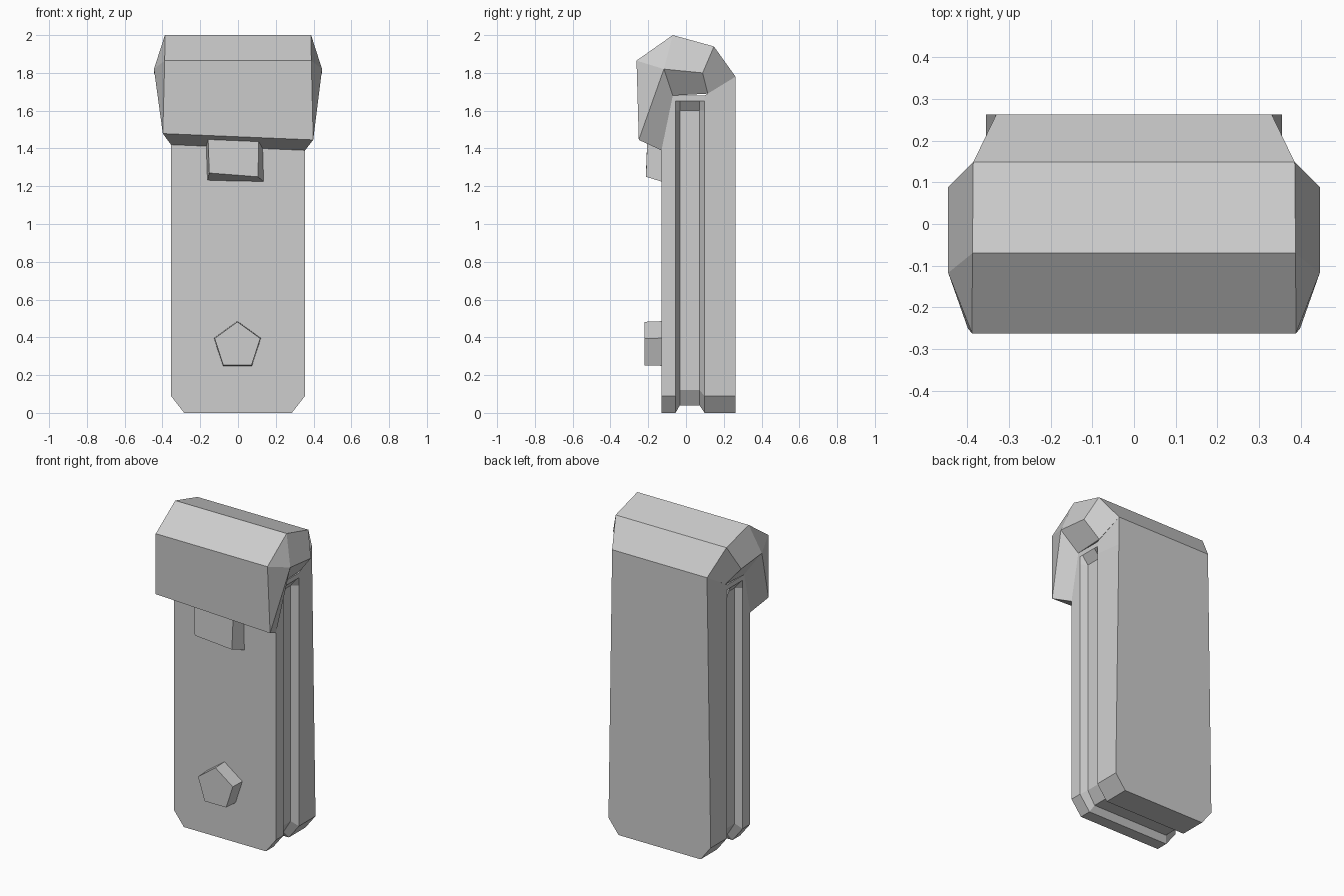
import bpy
import bmesh
from mathutils import Matrix
from math import pi

cube = bpy.data.objects.get("Cube")
if cube:
    bpy.data.objects.remove(cube)

GREY = (0.61, 0.61, 0.61, 1)
grey = bpy.data.materials.new("plain grey")
grey.use_nodes = True
grey.diffuse_color = GREY
grey.node_tree.nodes["Principled BSDF"].inputs["Base Color"].default_value = GREY


def finish(bm, name):
    bmesh.ops.recalc_face_normals(bm, faces=bm.faces)
    mesh = bpy.data.meshes.new(name)
    bm.to_mesh(mesh)
    bm.free()
    mesh.materials.append(grey)
    obj = bpy.data.objects.new(name, mesh)
    bpy.context.collection.objects.link(obj)
    return obj


def loft(name, rings):
    """Skin a row of closed outlines and cap both ends."""
    bm = bmesh.new()
    loops = [[bm.verts.new(p) for p in ring] for ring in rings]
    for a, b in zip(loops, loops[1:]):
        for i in range(len(a)):
            j = (i + 1) % len(a)
            bm.faces.new((a[i], a[j], b[j], b[i]))
    bm.faces.new(loops[0])
    bm.faces.new(loops[-1])
    return finish(bm, name)


# Body: chamfered outline lofted front to back, with a groove round the edge
def outline(y, inset, top, top_x):
    low = 0.355 - inset
    groove_x = low if inset else 0.355 + (top_x - 0.355) * 0.9
    edge_x = 0.355 + (top_x - 0.355) * 0.95
    half = [(0.285 - inset / 2, inset), (low, 0.09 + inset * 0.75),
            (groove_x, 1.6), (edge_x, 1.65), (top_x, top)]
    return [(x, y, z) for x, z in half] + [(-x, y, z) for x, z in reversed(half)]


loft("body", [
    outline(-0.13, 0, 1.68, 0.355),
    outline(-0.055, 0, 1.68, 0.355),
    outline(-0.033, 0.04, 1.68, 0.355),
    outline(0.072, 0.04, 1.68, 0.355),
    outline(0.098, 0, 1.68, 0.355),
    outline(0.262, 0, 1.78, 0.33),
])

# Head and front flap: faceted shell, same corners on each side
corners = {
    "front": (0.388, -0.262, 1.865),
    "crest": (0.387, -0.07, 2.0),
    "rear": (0.385, 0.148, 1.94),
    "back": (0.33, 0.262, 1.78),
    "cheek_front": (0.445, -0.117, 1.82),
    "cheek_back": (0.445, 0.088, 1.80),
    "neck_front": (0.355, -0.07, 1.68),
    "neck_back": (0.355, 0.115, 1.69),
    "flap": (0.398, -0.25, 1.462),
    "flap_root": (0.355, -0.13, 1.405),
}
side_faces = [
    "front crest cheek_front",
    "crest rear cheek_back cheek_front",
    "rear back neck_back cheek_back",
    "cheek_front cheek_back neck_back neck_front",
    "front cheek_front flap",
    "cheek_front neck_front flap_root flap",
]
around = ["front", "crest", "rear", "back", "neck_back", "neck_front",
          "flap_root", "flap", "front"]
bm = bmesh.new()
sides = []
for s in (1, -1):
    side = {}
    for key, (x, y, z) in corners.items():
        slant = -0.042 * s * x if key.startswith("flap") else 0
        side[key] = bm.verts.new((s * x, y, z + slant))
    for names in side_faces:
        bm.faces.new([side[n] for n in names.split()])
    sides.append(side)
left, right = sides
for a, b in zip(around, around[1:]):
    bm.faces.new((left[a], left[b], right[b], right[a]))
finish(bm, "head_flap")

# Clasp tab under the flap
loft("clasp_tab", [
    [(-0.163, -0.12, 1.228), (0.138, -0.12, 1.222), (0.13, -0.12, 1.5), (-0.172, -0.12, 1.5)],
    [(-0.152, -0.212, 1.27), (0.106, -0.212, 1.25), (0.11, -0.203, 1.5), (-0.16, -0.203, 1.5)],
])

# Five-sided stud low on the front
bm = bmesh.new()
bmesh.ops.create_cone(bm, cap_ends=True, segments=5, radius1=0.131, radius2=0.127, depth=0.1)
turn = Matrix.Rotation(pi / 2, 4, "X")
bmesh.ops.transform(bm, matrix=turn, verts=bm.verts)
# Point one corner towards the model's left
tip = max(bm.verts, key=lambda v: v.co.xz.length)
spin = Matrix.Rotation(pi / 2 if abs(tip.co.x) < 0.01 else 0, 4, "Y")
bmesh.ops.transform(bm, matrix=spin, verts=bm.verts)
if max(v.co.x for v in bm.verts) < 0.12:
    bmesh.ops.transform(bm, matrix=Matrix.Rotation(pi, 4, "Y"), verts=bm.verts)
bmesh.ops.translate(bm, verts=bm.verts, vec=(-0.003, -0.17, 0.355))
finish(bm, "stud")
